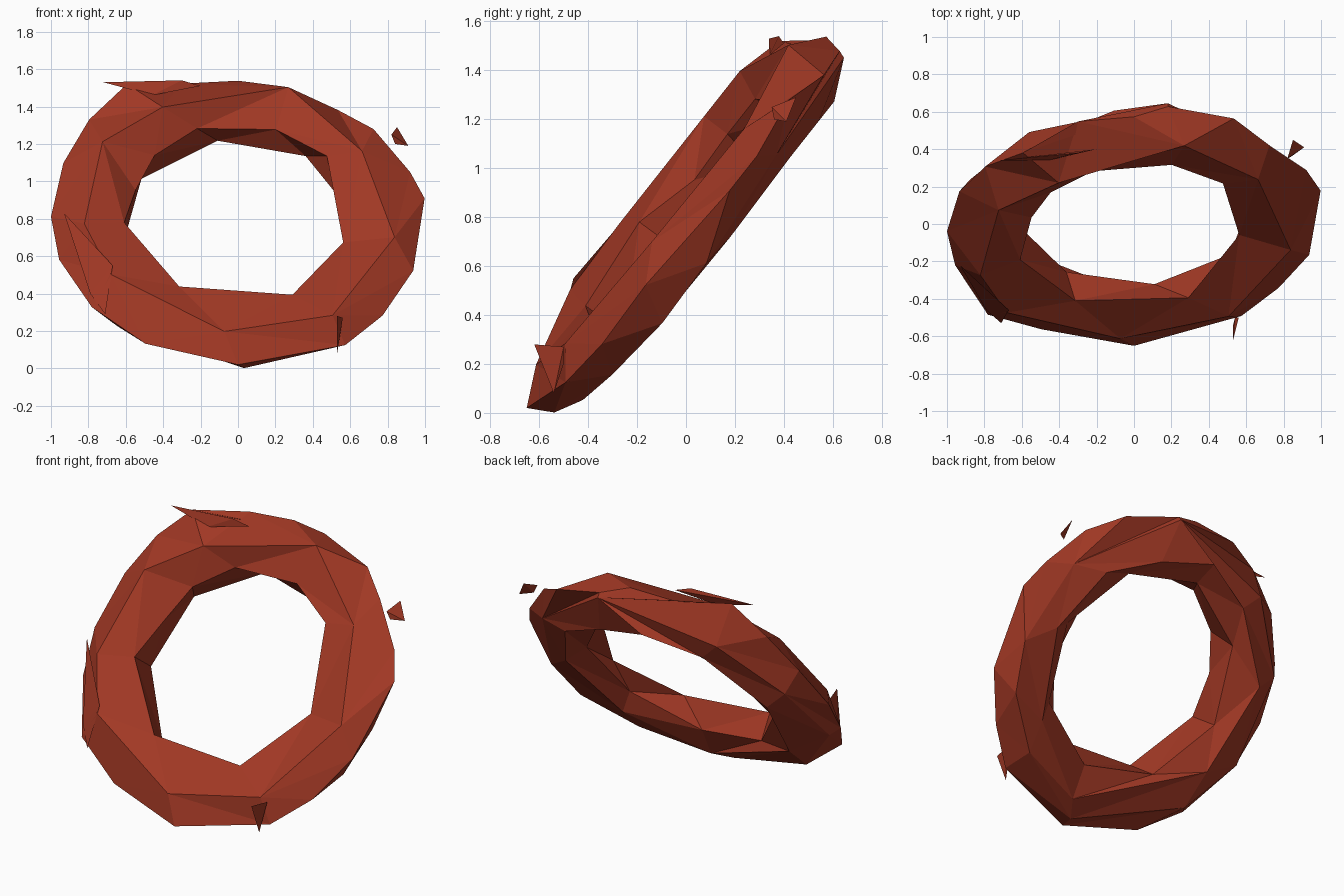
import bpy, bmesh
from math import radians, sin, cos
from mathutils import Matrix, Vector

if "Cube" in bpy.data.objects:
    bpy.data.objects.remove(bpy.data.objects["Cube"], do_unlink=True)

rust = bpy.data.materials.new("rust_red")
rust.use_nodes = True
COLOUR = (0.36, 0.04, 0.018, 1)
rust.diffuse_color = COLOUR
rust.node_tree.nodes["Principled BSDF"].inputs["Base Color"].default_value = COLOUR

# The ring lies in a plane leaning back about 52 degrees
TILT = Matrix.Translation((0, 0, 0.78)) @ Matrix.Rotation(radians(51.7), 4, 'X')


def finish(bm, name):
    bmesh.ops.recalc_face_normals(bm, faces=bm.faces)
    mesh = bpy.data.meshes.new(name)
    bm.to_mesh(mesh)
    bm.free()
    mesh.materials.append(rust)
    obj = bpy.data.objects.new(name, mesh)
    bpy.context.collection.objects.link(obj)


def loop(bm, points):
    """Points are (degrees, radius, depth), sorted by angle."""
    out = []
    for a, r, w in sorted(points):
        t = radians(a)
        out.append((a, bm.verts.new(TILT @ Vector((r * cos(t), r * sin(t), w)))))
    return out


def zip_loops(bm, la, lb):
    """Join two loops of different counts with triangles, advancing by angle."""
    i = j = 0
    na, nb = len(la), len(lb)

    def angle(lp, k):
        return lp[k % len(lp)][0] + 360 * (k // len(lp))

    while i < na or j < nb:
        a, b = la[i % na][1], lb[j % nb][1]
        if j >= nb or (i < na and angle(la, i + 1) <= angle(lb, j + 1)):
            i += 1
            bm.faces.new((a, la[i % na][1], b))
        else:
            j += 1
            bm.faces.new((a, lb[j % nb][1], b))


# Faceted ring: irregular loops around the cross-section
rim = [(-163, 1, .05), (-140, 1.02, .1), (-120, .99, .04), (-90, 1, .04),
       (-55, 1, -.02), (-38, .98, -.04), (-18, .985, -.03), (12, 1.02, -.06),
       (23, 1, -.06), (42, .975, -.02), (57, .98, -.07), (79, .955, -.06),
       (90, .95, .02), (108, .97, .03), (126, 1.01, .16), (142, 1.01, .1),
       (159, 1, .06), (180, 1, .05)]
rim_back = [(-163, .96, -.02), (-136, .9, -.1), (-88, .945, -.06), (-51, .87, -.15),
            (-25, .91, -.18), (-5, .91, -.17), (30, .89, -.12), (79, .945, -.09),
            (129, .89, -.08), (162, .92, -.08)]
back = [(-150, .76, -.15), (-82, .84, -.12), (-40, .74, -.17), (5, .74, -.18),
        (40, .74, -.17), (70, .7, -.17), (98, .77, -.17), (127, .74, -.13),
        (165, .78, -.16)]
bore_back = [(a, .63, -.08) for a in range(-170, 180, 45)]
bore_front = [(-169, .62, .15), (-121, .61, .11), (-62, .62, .07), (-12, .575, -.02),
              (41, .63, .05), (71, .62, .06), (111, .61, .09), (139, .59, .09),
              (164, .57, .08)]
front = [(-168, .84, .21), (-143, .85, .2), (-95, .84, .12), (-54, .86, .08),
         (-10, .85, .06), (34, .8, .05), (72, .87, .12), (123, .74, .21),
         (152, .82, .21)]

bm = bmesh.new()
loops = [loop(bm, p) for p in (rim, rim_back, back, bore_back, bore_front, front)]
for k, lp in enumerate(loops):
    zip_loops(bm, lp, loops[(k + 1) % len(loops)])
finish(bm, "ring")

# Thin splinters on the surface and one loose chip
splinters = {
    "loose_chip": [(.82, .35, 1.25), (.91, .41, 1.19), (.85, .45, 1.29), (.84, .36, 1.2)],
    "top_splinter": [(-.72, .34, 1.53), (-.3, .38, 1.54), (-.2, .4, 1.51), (-.46, .34, 1.46)],
    "right_splinter": [(-.67, -.46, .55), (-.93, -.22, .83), (-.79, -.46, .4), (-.71, -.53, .29)],
    "left_splinter": [(.53, -.62, .28), (.56, -.5, .27), (.53, -.54, .08), (.54, -.5, .2)],
}
for name, corners in splinters.items():
    bm = bmesh.new()
    v = [bm.verts.new(c) for c in corners]
    for a, b, c in ((0, 1, 2), (0, 1, 3), (0, 2, 3), (1, 2, 3)):
        bm.faces.new((v[a], v[b], v[c]))
    finish(bm, name)
